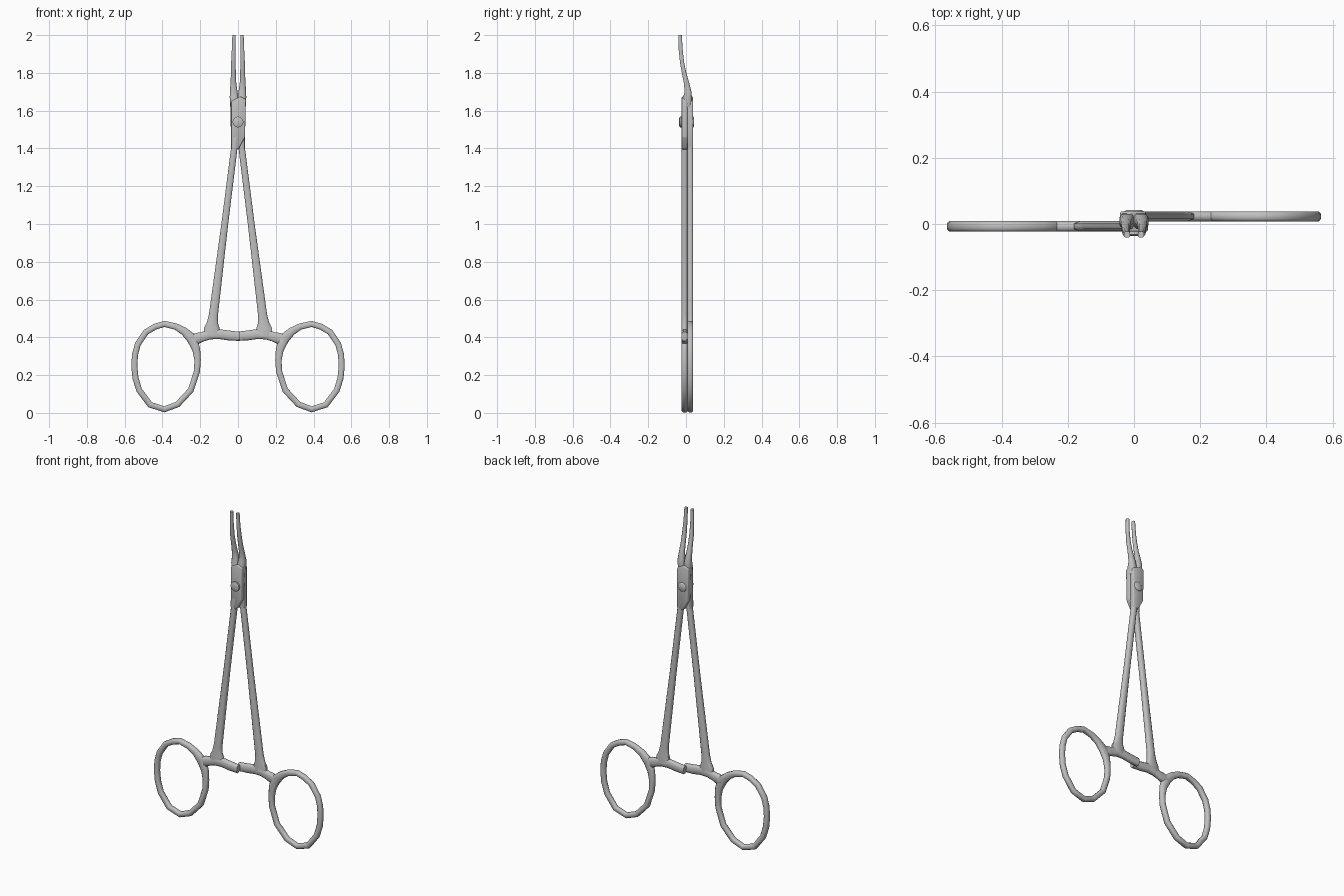
import bpy, bmesh, math
from mathutils import Vector

cube = bpy.data.objects.get("Cube")
if cube:
    bpy.data.objects.remove(cube, do_unlink=True)

steel = bpy.data.materials.new("brushed steel")
steel.use_nodes = True
steel.diffuse_color = (0.53, 0.53, 0.53, 1)
steel.node_tree.nodes["Principled BSDF"].inputs["Base Color"].default_value = (0.53, 0.53, 0.53, 1)

# Bar cross-section: a box with broad chamfers
SECTION = [(1, .5), (.6, 1), (-.6, 1), (-1, .5), (-1, -.5), (-.6, -1), (.6, -1), (1, -.5)]


def finish(bm, name):
    bmesh.ops.recalc_face_normals(bm, faces=bm.faces)
    mesh = bpy.data.meshes.new(name)
    bm.to_mesh(mesh)
    bm.free()
    mesh.materials.append(steel)
    ob = bpy.data.objects.new(name, mesh)
    bpy.context.collection.objects.link(ob)
    bpy.ops.object.select_all(action="DESELECT")
    ob.select_set(True)
    bpy.context.view_layer.objects.active = ob
    bpy.ops.object.shade_smooth_by_angle(angle=math.radians(60))


def skin(bm, rings, closed=False):
    """Bridge equal rings of vertices, capping the ends of an open run."""
    sides = len(rings[0])
    pairs = list(zip(rings, rings[1:]))
    if closed:
        pairs.append((rings[-1], rings[0]))
    else:
        bm.faces.new(rings[0])
        bm.faces.new(rings[-1])
    for r, q in pairs:
        for k in range(sides):
            m = (k + 1) % sides
            bm.faces.new((r[k], r[m], q[m], q[k]))


def sweep(name, stations, closed=False):
    """Bar through stations of (x, y, z, half width, half depth)."""
    bm = bmesh.new()
    n = len(stations)
    rings = []
    for i, (x, y, z, w, d) in enumerate(stations):
        a = stations[i - 1] if closed else stations[max(i - 1, 0)]
        b = stations[(i + 1) % n] if closed else stations[min(i + 1, n - 1)]
        across = Vector((b[2] - a[2], 0, a[0] - b[0])).normalized()
        rings.append([bm.verts.new(Vector((x, y + d * v, z)) + across * w * u)
                      for u, v in SECTION])
    skin(bm, rings, closed)
    finish(bm, name)


def plate(name, outline, y0, y1):
    """Outline in x and z, extruded along y with softened edges."""
    bm = bmesh.new()
    skin(bm, [[bm.verts.new((x, y, z)) for x, z in outline] for y in (y0, y1)])
    bmesh.ops.recalc_face_normals(bm, faces=bm.faces)
    bmesh.ops.bevel(bm, geom=bm.edges[:], offset=0.005, segments=2,
                    profile=0.5, affect="EDGES")
    finish(bm, name)


# Shared outlines, drawn on the +x side; the third value is half width
LOOP = [(.549, .25, .016), (.545, .31, .016), (.53, .365, .016), (.487, .428, .016),
        (.44, .456, .016), (.39, .471, .016), (.33, .457, .017), (.285, .432, .021),
        (.242, .392, .029), (.221, .335, .021), (.214, .28, .017), (.217, .22, .016),
        (.25, .12, .016), (.32, .045, .016), (.39, .019, .016), (.465, .043, .016),
        (.523, .12, .016), (.543, .185, .016)]
SHANK = [(.138, .41, .045), (.138, .45, .041), (.135, .475, .03),
         (.13, .52, .024), (.07, 1.0, .018), (.02, 1.4, .017), (.012, 1.46, .016)]
ARM = [(.245, .395, .02), (.215, .394, .03), (.19, .402, .025),
       (.15, .415, .026), (.1, .417, .026), (.05, .41, .026), (-.008, .405, .024)]
JAW = [(.017, .005, 1.62, .021, .024), (.021, .008, 1.67, .023, .023),
       (.023, .011, 1.7, .02, .018), (.0245, .002, 1.75, .015, .014),
       (.0245, -.009, 1.795, .013, .012), (.0245, -.02, 1.85, .012, .011),
       (.023, -.028, 1.92, .01, .0105), (.021, -.0315, 2.0, .009, .0095)]
LOCK = [(-.036, 1.4), (.002, 1.395), (.037, 1.46), (.042, 1.66),
        (.012, 1.675), (-.036, 1.65)]
TEETH = [(-.008, .385), (.03, .385), (.03, .425), (-.008, .425)]

# Two crossing halves: the front one has its handle on the right
for label, s, y, d in (("right", -1, -.007, .016), ("left", 1, .023, .015)):
    for part, path, closed in (("finger_loop", LOOP, True), ("shank", SHANK, False),
                               ("ratchet_arm", ARM, False)):
        sweep(f"{label}_{part}", [(s * x, y, z, w, d) for x, z, w in path], closed)
    # Ratchet teeth reach across to the facing arm
    plate(label + "_ratchet_teeth", [(s * x, z) for x, z in TEETH], y, .008)
    # Lock plate, then the jaw on the opposite side of its handle
    plate(label + "_lock_plate", [(-s * x, z) for x, z in LOCK], y - d, y + d)
    sweep(label + "_jaw", [(-s * x, jy, z, w, jd) for x, jy, z, w, jd in JAW])

# Pivot pin with chamfered heads
bm = bmesh.new()
skin(bm, [[bm.verts.new((r * math.cos(math.tau * k / 12), py,
                         1.54 + r * math.sin(math.tau * k / 12))) for k in range(12)]
          for py, r in ((-.036, .02), (-.032, .029), (.038, .029), (.043, .022))])
finish(bm, "pivot_pin")
